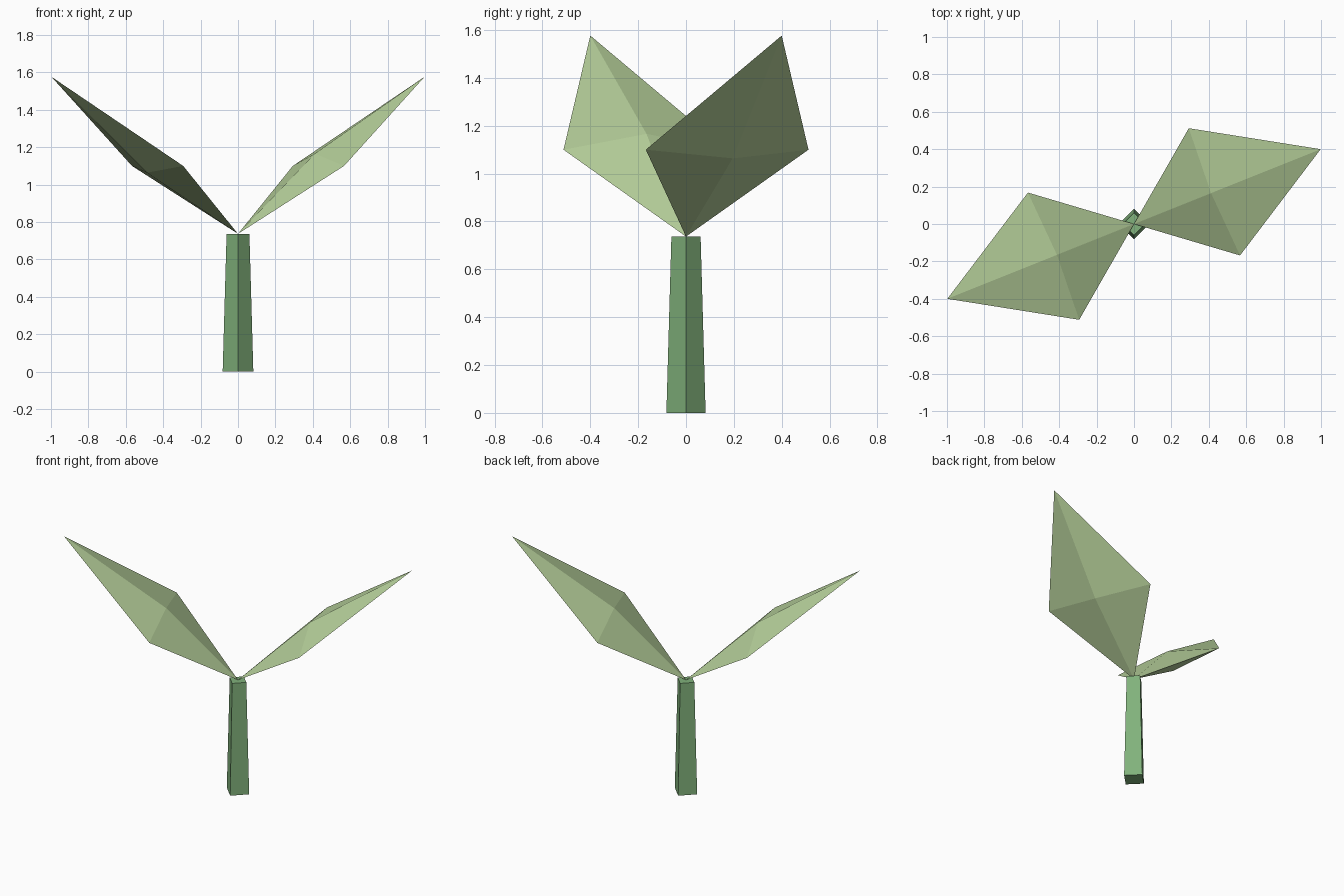
import bpy
import bmesh
import math
from mathutils import Matrix, Vector

if "Cube" in bpy.data.objects:
    bpy.data.objects.remove(bpy.data.objects["Cube"])


def material(name, rgb):
    m = bpy.data.materials.new(name)
    m.diffuse_color = (*rgb, 1)
    m.use_nodes = True
    m.node_tree.nodes["Principled BSDF"].inputs["Base Color"].default_value = m.diffuse_color
    return m


leaf_green = material("pale_leaf_green", (0.49, 0.66, 0.34))
stem_green = material("stem_green", (0.22, 0.445, 0.20))


def add_object(name, bm, mat):
    bmesh.ops.recalc_face_normals(bm, faces=bm.faces)
    mesh = bpy.data.meshes.new(name)
    bm.to_mesh(mesh)
    bm.free()
    mesh.materials.append(mat)
    bpy.context.collection.objects.link(bpy.data.objects.new(name, mesh))


# Stem: tapered four-sided post, corners on the axes
STEM_TOP = 0.737
bm = bmesh.new()
bmesh.ops.create_cone(bm, cap_ends=True, segments=4, radius1=0.082, radius2=0.061,
                      depth=STEM_TOP, matrix=Matrix.Translation((0, 0, STEM_TOP / 2)))
# Keep the corners on the axes
v = bm.verts[:][0].co
turn = -math.atan2(v.y, v.x)
bmesh.ops.rotate(bm, verts=bm.verts, cent=(0, 0, 0), matrix=Matrix.Rotation(turn, 3, 'Z'))
add_object("stem", bm, stem_green)


# Leaf: thin faceted diamond, ridged above and below
def add_leaf(name, angle):
    base = Vector((0, 0, STEM_TOP))
    tip = Vector((0.998, 0.4, 1.577))
    rim = [base, Vector((0.567, -0.168, 1.10)), tip, Vector((0.293, 0.512, 1.10))]
    normal = (rim[1] - base).cross(rim[3] - base).normalized()
    middle = base.lerp(tip, 0.45)
    bm = bmesh.new()
    ring = [bm.verts.new(p) for p in rim]
    for side in (1, -1):
        peak = bm.verts.new(middle + normal * 0.065 * side)
        for i in range(4):
            bm.faces.new((ring[i], ring[(i + 1) % 4], peak))
    bmesh.ops.rotate(bm, verts=bm.verts, cent=(0, 0, 0), matrix=Matrix.Rotation(angle, 3, 'Z'))
    add_object(name, bm, leaf_green)


add_leaf("right_leaf", 0)
add_leaf("left_leaf", math.pi)
